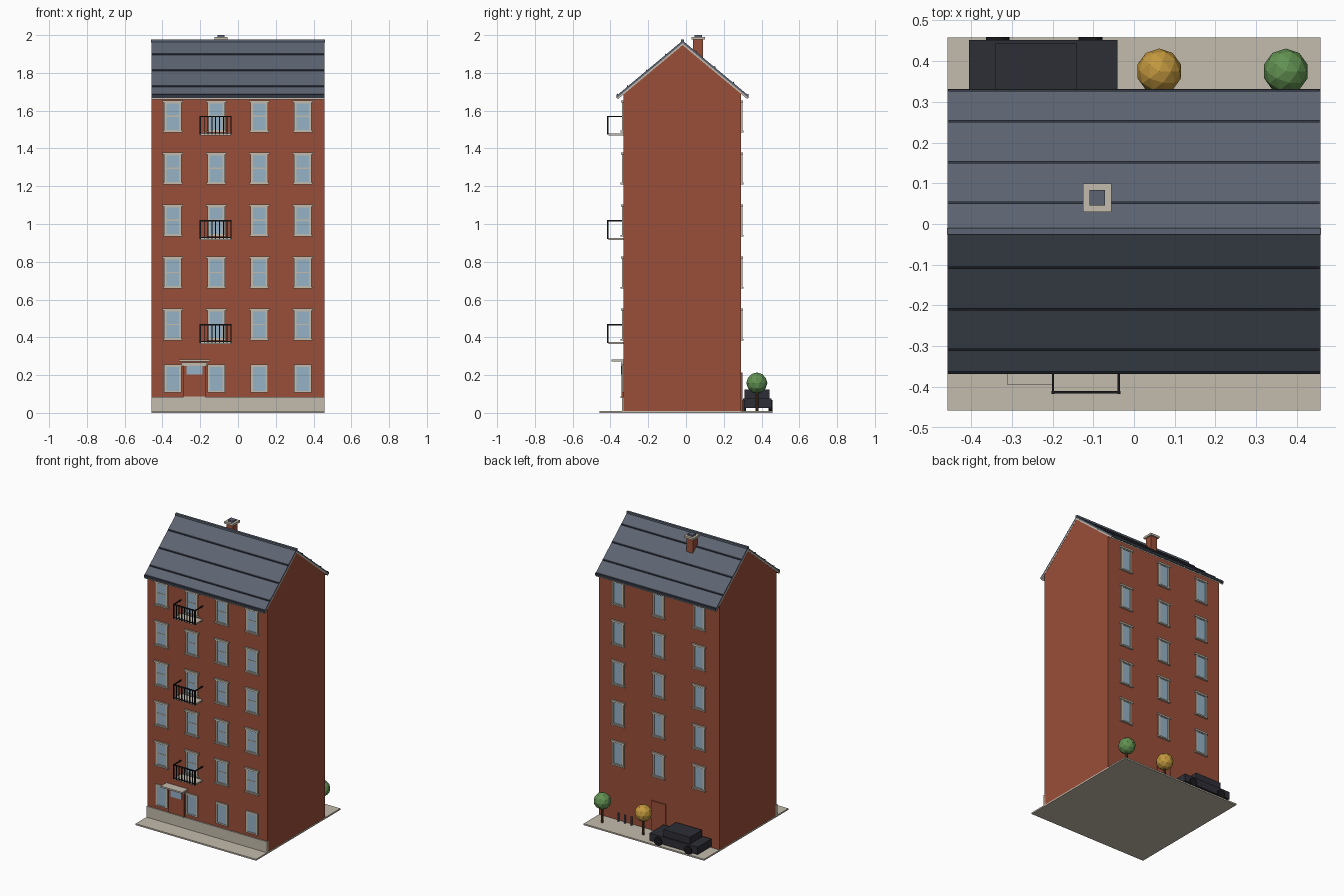
import bpy, bmesh, math
from mathutils import Matrix, Vector

if "Cube" in bpy.data.objects:
    bpy.data.objects.remove(bpy.data.objects["Cube"])


def mat(name, r, g, b):
    lin = lambda c: ((c / 255 + 0.055) / 1.055) ** 2.4 if c > 10 else c / 255 / 12.92
    m = bpy.data.materials.new(name)
    m.diffuse_color = (lin(r), lin(g), lin(b), 1)
    m.use_nodes = True
    m.node_tree.nodes["Principled BSDF"].inputs["Base Color"].default_value = m.diffuse_color
    return m


BRICK = mat("brick", 154, 78, 57)
STONE = mat("stone", 196, 187, 172)
GLASS = mat("glass", 150, 178, 198)
SLATE = mat("slate", 92, 100, 114)
SEAM = mat("dark_slate", 50, 55, 65)
IRON = mat("black_iron", 26, 26, 30)
PAINT = mat("car_paint", 45, 45, 54)
GREEN = mat("green_leaves", 98, 146, 82)
GOLD = mat("golden_leaves", 194, 152, 62)
BARK = mat("bark", 92, 62, 44)


def finish(name, bm, m):
    bmesh.ops.recalc_face_normals(bm, faces=bm.faces)
    me = bpy.data.meshes.new(name)
    bm.to_mesh(me)
    bm.free()
    me.materials.append(m)
    ob = bpy.data.objects.new(name, me)
    bpy.context.collection.objects.link(ob)
    return ob


def boxes(name, m, items):
    """One object from boxes given as (x0, x1, y0, y1, z0, z1)."""
    bm = bmesh.new()
    for x0, x1, y0, y1, z0, z1 in items:
        c = Vector(((x0 + x1) / 2, (y0 + y1) / 2, (z0 + z1) / 2))
        s = Matrix.Diagonal((abs(x1 - x0), abs(y1 - y0), abs(z1 - z0), 1))
        bmesh.ops.create_cube(bm, size=1, matrix=Matrix.Translation(c) @ s)
    return finish(name, bm, m)


def extrude_x(name, m, profiles, x0, x1):
    """Extrude closed (y, z) profiles along x."""
    bm = bmesh.new()
    for pts in profiles:
        f = bm.faces.new([bm.verts.new((x0, y, z)) for y, z in pts])
        r = bmesh.ops.extrude_face_region(bm, geom=[f])
        vs = [v for v in r["geom"] if isinstance(v, bmesh.types.BMVert)]
        bmesh.ops.translate(bm, verts=vs, vec=(x1 - x0, 0, 0))
    return finish(name, bm, m)


W = 0.457                      # half width
FRONT, BACK = -0.332, 0.29     # wall planes
RIDGE = -0.018


def roof_z(y, drop=0.0):
    return 1.971 - drop - 0.834 * abs(y - RIDGE)


# Ground and walls
boxes("pavement", STONE, [(-0.458, 0.458, -0.458, 0.458, 0, 0.01)])
extrude_x("walls", BRICK, [[(FRONT, 0.005), (BACK, 0.005), (BACK, roof_z(BACK, 0.022)),
          (RIDGE, roof_z(RIDGE, 0.022)), (FRONT, roof_z(FRONT, 0.022))]], -W, W)
boxes("plinth", STONE, [(-W, W, FRONT - 0.008, FRONT + 0.01, 0.005, 0.085)])


# Roof layers follow the same slope
def slope_layer(y0, y1, top, bottom):
    return [(y0, roof_z(y0, top)), (RIDGE, roof_z(RIDGE, top)), (y1, roof_z(y1, top)),
            (y1, roof_z(y1, bottom)), (RIDGE, roof_z(RIDGE, bottom)), (y0, roof_z(y0, bottom))]


extrude_x("roof_slates", SLATE, [slope_layer(-0.366, 0.33, 0, 0.013)], -0.458, 0.458)
extrude_x("roof_soffit", STONE, [slope_layer(-0.362, 0.326, 0.0131, 0.024)], -0.458, 0.458)
seams = []
for y in (-0.364, -0.309, -0.209, -0.108, 0.052, 0.152, 0.252, 0.328):
    a, b = y - 0.003, y + 0.003
    seams.append([(a, roof_z(a, 0.004)), (b, roof_z(b, 0.004)),
                  (b, roof_z(b, -0.006)), (a, roof_z(a, -0.006))])
extrude_x("roof_seams", SEAM, seams, -0.456, 0.456)
boxes("eave_edge", SEAM, [(-0.458, 0.458, -0.368, -0.364, 1.668, 1.684),
                          (-0.458, 0.458, 0.328, 0.332, 1.668, 1.684)])
boxes("ridge_cap", SLATE, [(-0.46, 0.46, RIDGE - 0.008, RIDGE + 0.008, 1.962, 1.977)])

# Chimney
boxes("chimney", BRICK, [(-0.115, -0.065, 0.038, 0.09, 1.86, 1.978)])
boxes("chimney_cap", STONE, [(-0.125, -0.055, 0.029, 0.1, 1.976, 1.99)])
boxes("chimney_pot", SLATE, [(-0.109, -0.071, 0.045, 0.084, 1.985, 2.0)])

# Windows
frames, panes = [], []


def window(x, z0, z1, wall, side, trim=True, transom=True, hw=0.046):
    def bar(xa, xb, za, zb, d):
        frames.append((xa, xb, wall - side * 0.004, wall + side * d, za, zb))
    e = 0.013
    bar(x - hw, x - hw + e, z0, z1, 0.008)
    bar(x + hw - e, x + hw, z0, z1, 0.008)
    bar(x - hw, x + hw, z1 - e, z1, 0.008)
    bar(x - hw, x + hw, z0, z0 + 0.009, 0.008)
    if transom:
        zm = (z0 + z1) / 2
        bar(x - hw, x + hw, zm - 0.003, zm + 0.003, 0.006)
    if trim:
        bar(x - hw - 0.008, x + hw + 0.008, z1 - 0.009, z1 + 0.003, 0.012)
        bar(x - hw - 0.006, x + hw + 0.006, z0 - 0.004, z0 + 0.005, 0.014)
    panes.append((x - hw + 0.01, x + hw - 0.01, wall - side * 0.004,
                  wall + side * 0.004, z0 + 0.006, z1 - 0.01))


FLOORS = [0.387 + 0.2755 * i for i in range(5)]
for x in (-0.346, -0.116, 0.113, 0.342):
    window(x, 0.108, 0.257, FRONT, -1, trim=False, transom=False)
    for z in FLOORS:
        window(x, z, z + 0.163, FRONT, -1)
for x in (-0.305, 0.003, 0.31):
    for z in FLOORS:
        window(x, z, z + 0.163, BACK, 1, transom=False, hw=0.044)
boxes("window_frames", STONE, frames)
boxes("window_panes", GLASS, panes)

# Entrance with canopy
boxes("front_door", BRICK, [(-0.288, -0.172, FRONT - 0.009, FRONT, 0.085, 0.25)])
boxes("front_door_pane", GLASS, [(-0.272, -0.188, FRONT - 0.012, FRONT, 0.202, 0.249)])
boxes("door_lintel", STONE, [(-0.298, -0.165, FRONT - 0.012, FRONT, 0.249, 0.266)])
boxes("door_step", STONE, [(-0.288, -0.172, FRONT - 0.014, FRONT, 0.08, 0.088)])
boxes("canopy", STONE, [(-0.312, -0.148, -0.394, FRONT, 0.273, 0.283)])
boxes("back_door", BRICK, [(-0.052, 0.056, BACK, BACK + 0.008, 0.01, 0.215)])

# Balconies on alternate floors
slabs, rails = [], []
X0, X1, YF = -0.202, -0.034, -0.414
for z in (0.365, 0.916, 1.468):
    top = z + 0.105
    slabs.append((X0 + 0.004, X1 - 0.004, YF + 0.003, FRONT, z, z + 0.01))
    rails.append((X0, X1, YF - 0.003, YF + 0.004, top - 0.007, top))
    rails.append((X0, X1, YF - 0.002, YF + 0.003, z + 0.01, z + 0.015))
    for x in (X0, X1 - 0.006):
        rails.append((x, x + 0.006, YF, FRONT, top - 0.007, top))
    for i in range(9):
        x = X0 + 0.003 + (X1 - X0 - 0.006) * i / 8
        h = 0.0035 if i in (0, 8) else 0.0025
        rails.append((x - h, x + h, YF - h, YF + h, z + 0.005, top))
boxes("balcony_slabs", STONE, slabs)
boxes("balcony_rails", IRON, rails)


def cylinder(name, m, spots, r, depth, axis="Z", sides=8):
    bm = bmesh.new()
    rot = Matrix.Rotation(math.pi / 2, 4, "X") if axis == "Y" else Matrix()
    for p in spots:
        bmesh.ops.create_cone(bm, cap_ends=True, segments=sides, radius1=r, radius2=r,
                              depth=depth, matrix=Matrix.Translation(p) @ rot)
    return finish(name, bm, m)


# Parked car
boxes("car_body", PAINT, [(-0.405, -0.04, 0.302, 0.452, 0.025, 0.077)])
boxes("car_cabin", PAINT, [(-0.34, -0.14, 0.311, 0.443, 0.077, 0.124)])
cylinder("car_wheels", IRON, [(x, y, 0.038) for x in (-0.335, -0.107) for y in (0.306, 0.448)],
         0.029, 0.022, "Y", 12)

# Trees
for name, x, m in (("golden_tree", 0.062, GOLD), ("green_tree", 0.373, GREEN)):
    cylinder(name + "_trunk", BARK, [(x, 0.375, 0.06)], 0.008, 0.11)
    bm = bmesh.new()
    bmesh.ops.create_icosphere(bm, subdivisions=2, radius=0.056,
                               matrix=Matrix.Translation((x, 0.375, 0.158)))
    finish(name + "_crown", bm, m)

# Bollards by the back wall
cylinder("bollards", SLATE, [(x, 0.306, 0.037) for x in (0.2, 0.25, 0.3)], 0.006, 0.06)
